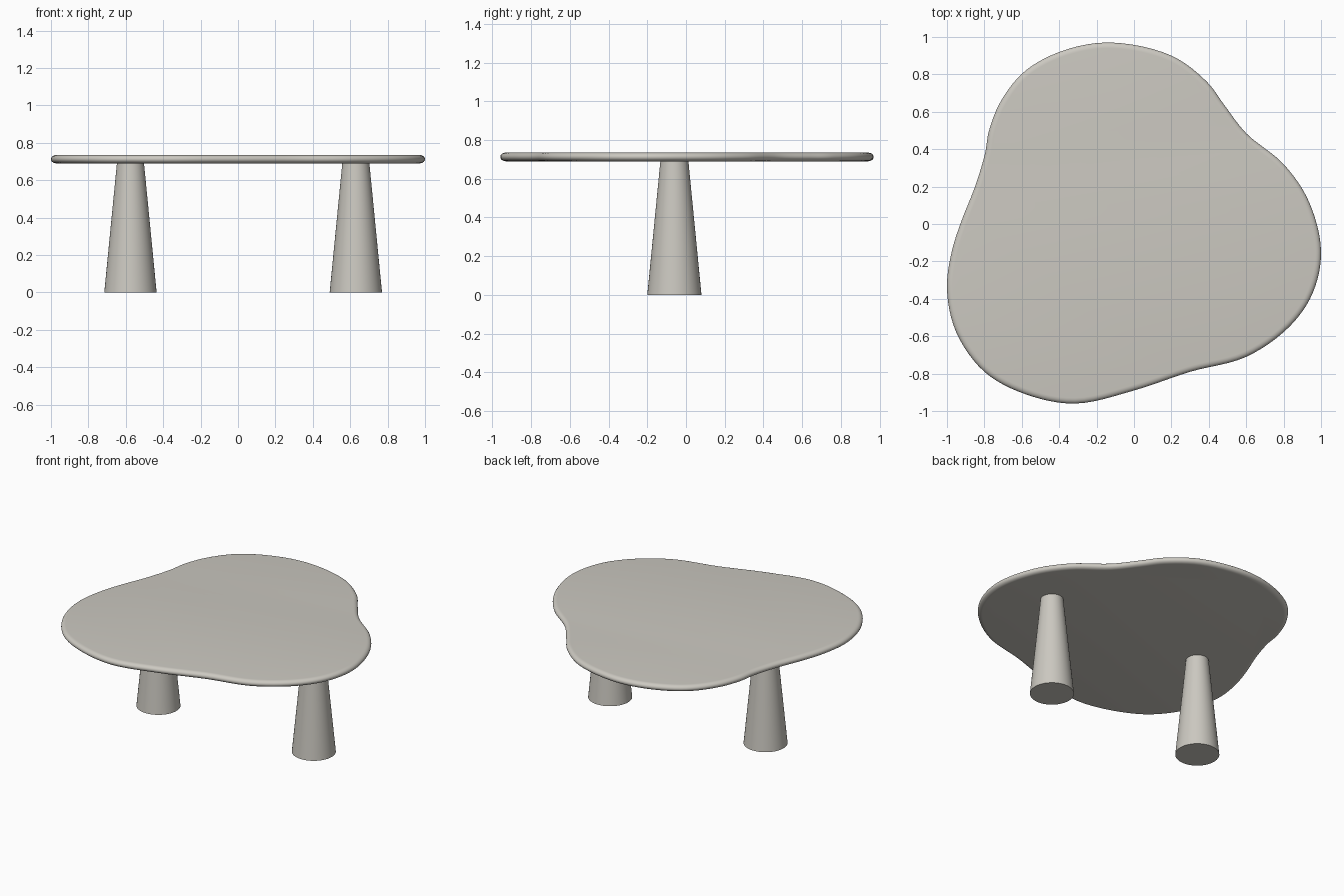
import bpy, bmesh, math
from mathutils import Vector

if "Cube" in bpy.data.objects:
    bpy.data.objects.remove(bpy.data.objects["Cube"])

stone = bpy.data.materials.new("warm grey stone")
stone.diffuse_color = (0.60, 0.58, 0.53, 1)
stone.use_nodes = True
stone.node_tree.nodes["Principled BSDF"].inputs["Base Color"].default_value = stone.diffuse_color


def finish(bm, name):
    bmesh.ops.recalc_face_normals(bm, faces=bm.faces)
    mesh = bpy.data.meshes.new(name)
    bm.to_mesh(mesh)
    bm.free()
    mesh.materials.append(stone)
    obj = bpy.data.objects.new(name, mesh)
    bpy.context.collection.objects.link(obj)
    bpy.ops.object.select_all(action='DESELECT')
    obj.select_set(True)
    bpy.context.view_layer.objects.active = obj
    bpy.ops.object.shade_smooth_by_angle(angle=math.radians(35))
    return obj


def closed_spline(pts, steps):
    """Centripetal Catmull-Rom loop through the points."""
    out, n = [], len(pts)
    for i in range(n):
        p = [Vector(pts[(i + k) % n]) for k in (-1, 0, 1, 2)]
        t = [0.0]
        for a, b in zip(p, p[1:]):
            t.append(t[-1] + math.sqrt((b - a).length))
        for s in range(steps):
            u = t[1] + (t[2] - t[1]) * s / steps
            q = p
            for level in (1, 2, 3):
                new = []
                for j in range(len(q) - 1):
                    # knot span for the pyramid; last level blends on t1..t2
                    lo, hi = (t[j], t[j + level]) if level < 3 else (t[1], t[2])
                    new.append(q[j].lerp(q[j + 1], (u - lo) / (hi - lo)))
                q = new
            out.append(q[0])
    return out


# Table top: free-form three-lobed outline, clockwise from the back
outline = [(-0.12, 0.97), (0.2, 0.90), (0.39, 0.76), (0.48, 0.64), (0.60, 0.485),
           (0.80, 0.32), (0.935, 0.12), (1.0, -0.145), (0.955, -0.37), (0.83, -0.55),
           (0.60, -0.71), (0.30, -0.79), (0.0, -0.89), (-0.315, -0.96), (-0.58, -0.91),
           (-0.80, -0.79), (-0.95, -0.58), (-1.0, -0.35), (-0.975, -0.15), (-0.925, 0.01),
           (-0.85, 0.20), (-0.797, 0.375), (-0.775, 0.50), (-0.71, 0.66), (-0.58, 0.82),
           (-0.37, 0.93)]
loop = closed_spline(outline, 6)
n = len(loop)
inward = []
for i in range(n):
    d = (loop[(i + 1) % n] - loop[i - 1]).normalized()
    inward.append(Vector((d.y, -d.x)))

BOTTOM, TOP, ROUND = 0.69, 0.735, 0.03
mid, half = (BOTTOM + TOP) / 2, (TOP - BOTTOM) / 2
bm = bmesh.new()
rings = []
for k in range(11):  # rounded rim from underside to upper face
    a = math.pi * (k / 10 - 0.5)
    inset, z = ROUND * (1 - math.cos(a)), mid + half * math.sin(a)
    rings.append([bm.verts.new((*(p + m * inset), z)) for p, m in zip(loop, inward)])
for lo, hi in zip(rings, rings[1:]):
    for i in range(n):
        j = (i + 1) % n
        bm.faces.new((lo[i], lo[j], hi[j], hi[i]))
bm.faces.new(rings[0])
bm.faces.new(rings[-1])
finish(bm, "table_top")

# Two tapered legs
for name, x in (("left_leg", -0.575), ("right_leg", 0.63)):
    bm = bmesh.new()
    height = BOTTOM + 0.005
    bmesh.ops.create_cone(bm, cap_ends=True, segments=64, radius1=0.14,
                          radius2=0.072, depth=height)
    bmesh.ops.translate(bm, verts=bm.verts, vec=(x, -0.06, height / 2))
    finish(bm, name)
